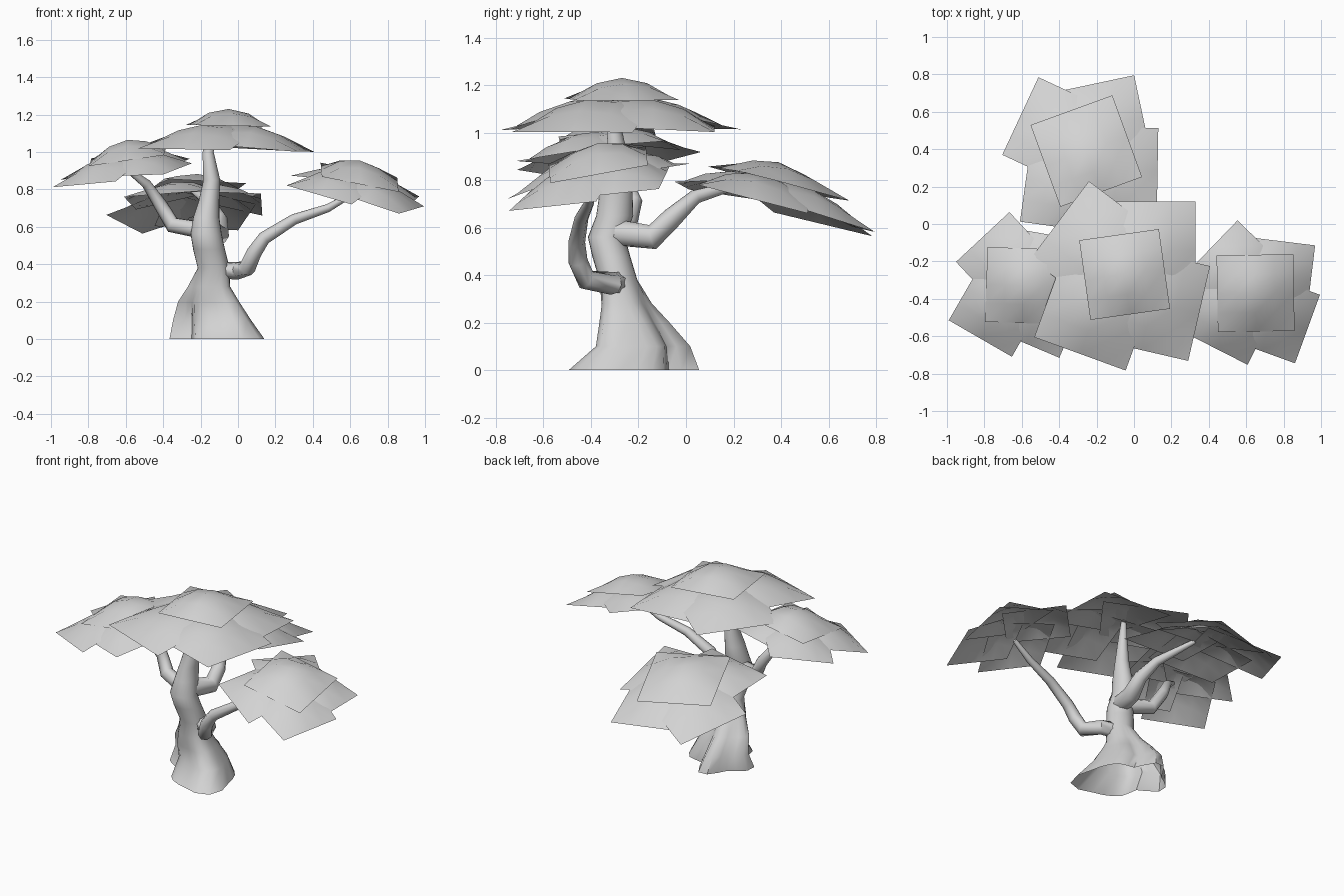
import bpy, bmesh, math
from mathutils import Vector, Matrix

cube = bpy.data.objects.get("Cube")
if cube:
    bpy.data.objects.remove(cube, do_unlink=True)

grey = bpy.data.materials.new("pale_grey")
grey.use_nodes = True
grey.diffuse_color = (0.65, 0.65, 0.65, 1)
grey.node_tree.nodes["Principled BSDF"].inputs["Base Color"].default_value = grey.diffuse_color


def finish(name, bm, angle):
    """Turn the bmesh into a shaded, coloured object."""
    mesh = bpy.data.meshes.new(name)
    bm.to_mesh(mesh)
    bm.free()
    mesh.materials.append(grey)
    obj = bpy.data.objects.new(name, mesh)
    bpy.context.collection.objects.link(obj)
    bpy.ops.object.select_all(action="DESELECT")
    obj.select_set(True)
    bpy.context.view_layer.objects.active = obj
    bpy.ops.object.shade_smooth_by_angle(angle=math.radians(angle))


def loft(name, rings):
    """Skin a stack of equal point rings, open at the base, closed at the tip."""
    bm = bmesh.new()
    rows = [[bm.verts.new(p) for p in ring] for ring in rings]
    n = len(rows[0])
    for low, high in zip(rows, rows[1:]):
        for i in range(n):
            j = (i + 1) % n
            bm.faces.new((low[i], low[j], high[j], high[i]))
    bm.faces.new(rows[-1])
    finish(name, bm, 50)


def branch(name, path, start, end, sides=8):
    """Tapered bent limb following a path."""
    pts = [Vector(p) for p in path]
    rings = []
    for k, p in enumerate(pts):
        tangent = pts[min(k + 1, len(pts) - 1)] - pts[max(k - 1, 0)]
        turn = Vector((0, 0, 1)).rotation_difference(tangent)
        r = start + (end - start) * (k / (len(pts) - 1)) ** 1.6
        rings.append([p + turn @ Vector((r * math.cos(a), r * math.sin(a), 0))
                      for a in (math.tau * i / sides for i in range(sides))])
    loft(name, rings)


# Trunk: centre x, y, z, radius x, radius y, root flute depth
trunk = [(-.13, -.2, 0, .245, .265, .12), (-.155, -.165, .1, .2, .19, .13),
         (-.165, -.21, .2, .16, .145, .1), (-.155, -.25, .28, .115, .108, .05),
         (-.13, -.285, .38, .085, .08, 0), (-.155, -.315, .48, .085, .08, 0),
         (-.17, -.335, .56, .083, .078, 0), (-.17, -.3, .65, .07, .078, 0),
         (-.155, -.295, .74, .055, .07, 0), (-.14, -.28, .85, .045, .045, 0),
         (-.16, -.3, 1.0, .03, .033, 0), (-.12, -.24, 1.13, .015, .015, 0)]
rings = []
for x, y, z, rx, ry, flute in trunk:
    ring = []
    for i in range(24):
        a = math.tau * i / 24
        b = a + math.pi / 4
        # Five roots, the longest pointing to the front left, pinched across it
        f = 1 + flute * (math.cos(5 * b) - 1 + 2 * min(0, math.cos(2 * b))
                         + 3.4 * max(0, math.cos(b)) ** 3)
        ring.append((x + rx * f * math.cos(a), y + ry * f * math.sin(a), z))
    rings.append(ring)
loft("trunk", rings)

# Limbs
branch("left_branch", [(-.14, -.28, .37), (0, -.31, .365), (.05, -.42, .38), (.085, -.455, .46),
                       (.14, -.46, .54), (.3, -.44, .64), (.48, -.41, .7), (.62, -.39, .78)],
       .05, .014)
branch("right_branch", [(-.18, -.31, .58), (-.35, -.25, .61), (-.41, -.22, .71),
                        (-.49, -.27, .83), (-.62, -.37, .93)], .048, .013)
branch("back_branch", [(-.15, -.3, .58), (-.1, -.14, .56), (-.1, -.06, .64),
                       (-.15, .04, .73), (-.25, .28, .8)], .058, .015)

# Lower leaf sheets of one canopy: offset x, y, turn in degrees
SHEETS = [(-.15, -.18, -20), (.145, -.15, -13), (.12, .13, 0), (-.14, .135, -37)]


def canopy(name, centre, scale, turn, tilt, top_size):
    """Four overlapping straight-edged bulging sheets with a smaller one on top."""
    bm = bmesh.new()
    for x, y, a in SHEETS + [(0, 0, 8)]:
        top = (x, y) == (0, 0)
        half = top_size / 2 if top else .26 * scale
        place = (Matrix.Rotation(math.radians(turn), 4, "Z")
                 @ Matrix.Translation((x * scale, y * scale, 0))
                 @ Matrix.Rotation(math.radians(a), 4, "Z"))

        def corner_drop(u, v):
            r = (place @ Vector((u * half, v * half, 0))).length / scale
            return .09 if top else .22 * scale ** .8 * min(1, r / .45)

        corners = [(u, v, corner_drop(u, v)) for u in (-1, 1) for v in (-1, 1)]
        mean = sum(c[2] for c in corners) / 4
        bulge = mean - (0 if top else .09 * scale)
        for v in bmesh.ops.create_grid(bm, x_segments=4, y_segments=4, size=1)["verts"]:
            s, t, _ = v.co
            drop = sum(d * (1 + s * u) * (1 + t * w) / 4 for u, w, d in corners)
            drop -= bulge * (1 - s * s) * (1 - t * t)
            p = place @ Vector((s * half, t * half, 0))
            p.z = tilt[0] * p.x + tilt[1] * p.y - drop
            v.co = Vector(centre) + p
    finish(name, bm, 60)


canopy("top_canopy", (-.05, -.27, 1.23), 1, 0, (-.02, 0), .43)
canopy("left_canopy", (.65, -.37, .955), .75, -7, (-.2, .18), .41)
canopy("right_canopy", (-.59, -.33, 1.065), .75, -10, (.15, .1), .4)
canopy("back_canopy", (-.255, .39, .875), .88, 12, (.04, -.26), .465)
